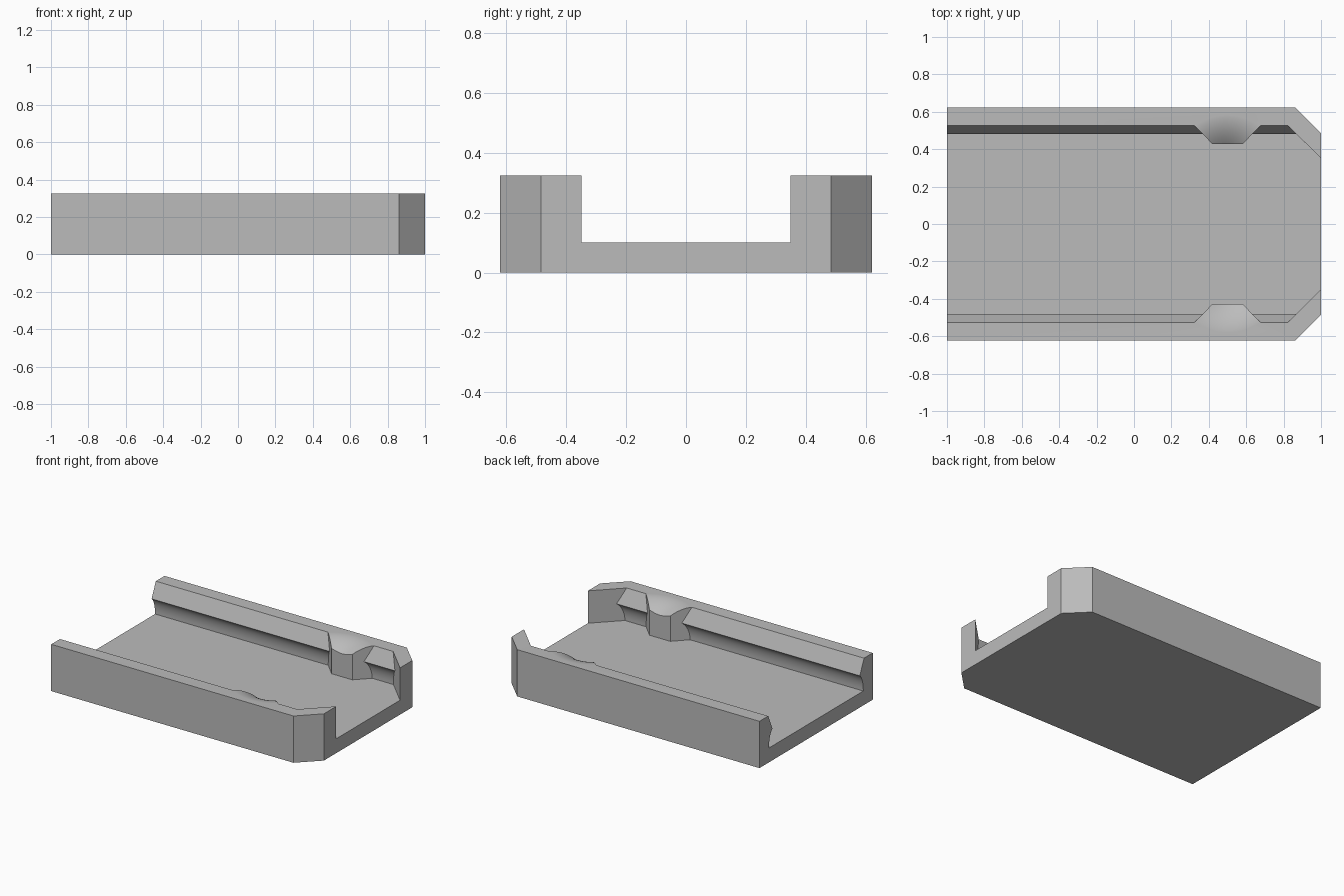
import bpy, bmesh, math
from mathutils import Vector

cube = bpy.data.objects.get("Cube")
if cube:
    bpy.data.objects.remove(cube, do_unlink=True)

grey = bpy.data.materials.new("plain_grey")
grey.use_nodes = True
colour = (0.5, 0.5, 0.5, 1)
grey.diffuse_color = colour
grey.node_tree.nodes["Principled BSDF"].inputs["Base Color"].default_value = colour


def finish(bm, name):
    bmesh.ops.recalc_face_normals(bm, faces=bm.faces)
    mesh = bpy.data.meshes.new(name)
    bm.to_mesh(mesh)
    bm.free()
    obj = bpy.data.objects.new(name, mesh)
    bpy.context.collection.objects.link(obj)
    mesh.materials.append(grey)
    return obj


def prism(name, points, offset):
    """Extrude a closed outline of 3D points along an offset."""
    bm = bmesh.new()
    face = bm.faces.new([bm.verts.new(p) for p in points])
    new = bmesh.ops.extrude_face_region(bm, geom=[face])["geom"]
    verts = [v for v in new if isinstance(v, bmesh.types.BMVert)]
    bmesh.ops.translate(bm, verts=verts, vec=Vector(offset))
    return finish(bm, name)


def mirrored(half):
    """Close an outline by mirroring (a, y) points across y = 0."""
    return half + [(a, -y) for a, y in reversed(half)]


def boolean(target, cutter, operation):
    mod = target.modifiers.new(operation, "BOOLEAN")
    mod.object, mod.operation, mod.solver = cutter, operation, "EXACT"
    bpy.context.view_layer.objects.active = target
    bpy.ops.object.modifier_apply(modifier=mod.name)
    bpy.data.objects.remove(cutter, do_unlink=True)


HEIGHT, FLOOR = 0.325, 0.10

# Solid block with two chamfered corners
outline = mirrored([(-1, 0.622), (0.862, 0.622), (1, 0.485)])
tray = prism("rail_tray", [(x, y, 0) for x, y in outline], (0, 0, HEIGHT))

# Channel section: rounded undercut below a ridge, then a steep bevel
undercut = []
for i in range(9):
    a = math.radians(70) * i / 8
    undercut.append((FLOOR + 0.12 * math.sin(a) / math.sin(math.radians(70)),
                     0.48 + 0.038 * (math.cos(a) - 0.342) / 0.658))
section = mirrored(undercut + [(HEIGHT, 0.526), (0.5, 0.526)])
channel = prism("channel_cutter", [(-1.1, y, z) for z, y in section], (2.2, 0, 0))

# Plan of the open space: leaves the stop lugs and the angled end lips standing
plan = mirrored([(-1.2, 0.58), (0.27, 0.58), (0.42, 0.427), (0.58, 0.427),
                 (0.73, 0.58), (0.77, 0.58), (1.2, 0.15)])
space = prism("space_cutter", [(x, y, 0) for x, y in plan], (0, 0, 0.6))
boolean(channel, space, "INTERSECT")
boolean(tray, channel, "DIFFERENCE")

# Rounded fall-off on top of each lug, cut with a revolved bell
for side in (1, -1):
    bm = bmesh.new()
    radii = [0.1 + 0.02 * i for i in range(11)]
    curve = [(r, HEIGHT + 0.0004 - 0.055 * ((0.3 - r) / 0.15) ** 2) for r in radii]
    curve = [(0, curve[0][1])] + curve + [(0.3, 0.5), (0, 0.5)]
    verts = [bm.verts.new((r, 0, z)) for r, z in curve]
    edges = [bm.edges.new(pair) for pair in zip(verts, verts[1:])]
    bmesh.ops.spin(bm, geom=verts + edges, axis=(0, 0, 1), cent=(0, 0, 0),
                   angle=math.tau, steps=64)
    bmesh.ops.remove_doubles(bm, verts=bm.verts, dist=0.0001)
    bmesh.ops.translate(bm, verts=bm.verts, vec=(0.5, 0.29 * side, 0))
    boolean(tray, finish(bm, "lug_cutter"), "DIFFERENCE")

# Smooth only the curved areas
bpy.ops.object.select_all(action="DESELECT")
tray.select_set(True)
bpy.context.view_layer.objects.active = tray
bpy.ops.object.shade_smooth_by_angle(angle=math.radians(25))
